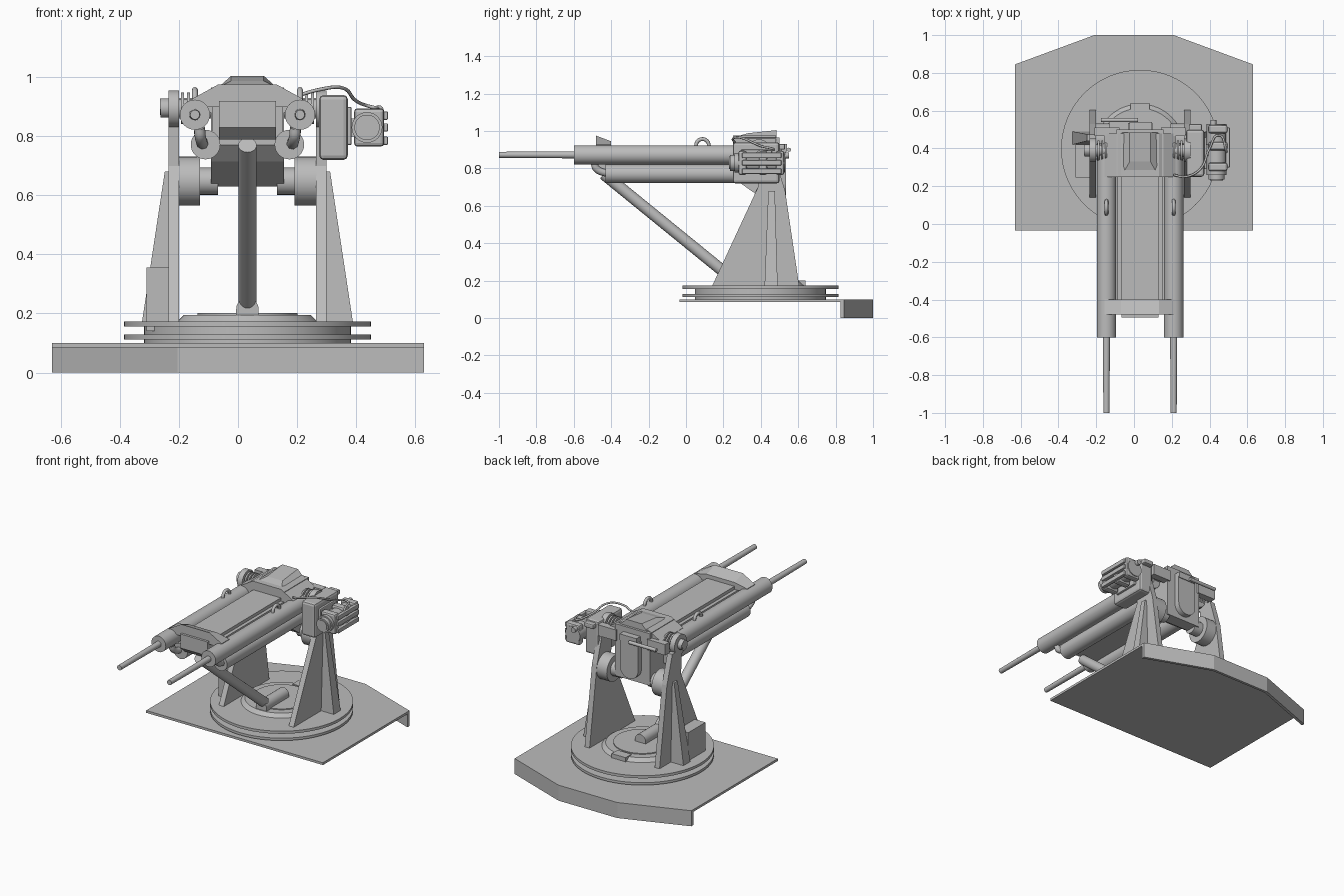
import bpy, bmesh, math
from mathutils import Vector

if "Cube" in bpy.data.objects:
    bpy.data.objects.remove(bpy.data.objects["Cube"])

grey = bpy.data.materials.new("plain_grey")
grey.use_nodes = True
grey.diffuse_color = (0.5, 0.5, 0.5, 1)
grey.node_tree.nodes["Principled BSDF"].inputs["Base Color"].default_value = (0.5, 0.5, 0.5, 1)

C = 0.032          # centre line of the gun and turntable
SIDES = (("right", -1), ("left", 1))


def finish(name, bm, smooth=False, bevel=0):
    bmesh.ops.recalc_face_normals(bm, faces=bm.faces)
    mesh = bpy.data.meshes.new(name)
    bm.to_mesh(mesh)
    bm.free()
    mesh.materials.append(grey)
    ob = bpy.data.objects.new(name, mesh)
    bpy.context.collection.objects.link(ob)
    if bevel:
        mod = ob.modifiers.new("edge", 'BEVEL')
        mod.width = bevel
        mod.segments = 2
    if smooth:
        bpy.ops.object.select_all(action='DESELECT')
        bpy.context.view_layer.objects.active = ob
        ob.select_set(True)
        bpy.ops.object.shade_smooth_by_angle(angle=math.radians(35))
    return ob


def box(name, x, y, z, bevel=0):
    bm = bmesh.new()
    bmesh.ops.create_cube(bm, size=1)
    for v in bm.verts:
        for i, (lo, hi) in enumerate((x, y, z)):
            v.co[i] = lo if v.co[i] < 0 else hi
    return finish(name, bm, bevel=bevel)


def rod(name, a, b, r, r2=None, n=32):
    a, b = Vector(a), Vector(b)
    bm = bmesh.new()
    bmesh.ops.create_cone(bm, cap_ends=True, segments=n, radius1=r,
                          radius2=r if r2 is None else r2, depth=(b - a).length)
    rot = Vector((0, 0, 1)).rotation_difference(b - a).to_matrix().to_4x4()
    bmesh.ops.transform(bm, matrix=rot, verts=bm.verts)
    bmesh.ops.translate(bm, vec=(a + b) / 2, verts=bm.verts)
    return finish(name, bm, smooth=True)


def prism(name, axis, pts, lo, hi, smooth=False):
    """Extrude a 2D profile along an axis (0 = x, 1 = y, 2 = z)."""
    bm = bmesh.new()
    ends = []
    for d in (lo, hi):
        ring = []
        for p in pts:
            co = list(p)
            co.insert(axis, d)
            ring.append(bm.verts.new(co))
        ends.append(ring)
        bm.faces.new(ring)
    n = len(pts)
    for i in range(n):
        j = (i + 1) % n
        bm.faces.new((ends[0][i], ends[0][j], ends[1][j], ends[1][i]))
    return finish(name, bm, smooth)


def tube(name, pts, r):
    curve = bpy.data.curves.new(name, 'CURVE')
    curve.dimensions = '3D'
    curve.bevel_depth = r
    curve.bevel_resolution = 2
    curve.resolution_u = 6
    sp = curve.splines.new('BEZIER')
    sp.bezier_points.add(len(pts) - 1)
    for bp, p in zip(sp.bezier_points, pts):
        bp.co = p
        bp.handle_left_type = bp.handle_right_type = 'AUTO'
    curve.materials.append(grey)
    ob = bpy.data.objects.new(name, curve)
    bpy.context.collection.objects.link(ob)


# Deck plate with a skirt along its angled rear edge
rear = [(-.63, .845), (-.21, 1), (.21, 1), (.63, .845)]
prism("deck_plate", 2, [(.63, -.035), (-.63, -.035)] + rear, .085, .1)
prism("deck_skirt", 2, rear + [(.63, .825), (.205, .983), (-.205, .983), (-.63, .825)], 0, .09)

# Turntable
for name, r, r2, lo, hi in (("turntable_core", .35, .35, .1, .165),
                            ("lower_ring", .418, .418, .112, .128),
                            ("upper_ring", .418, .418, .156, .173),
                            ("raised_hub", .24, .215, .17, .195),
                            ("hub_cap", .17, .17, .19, .201)):
    rod(name, (C, .398, lo), (C, .398, hi), r, r2, n=64)

# Strut and its rounded foot
rod("support_strut", (C, -.44, .77), (C, .23, .225), .031)
arch = [(C + .038 * math.cos(t * math.pi / 10), .215 + .038 * math.sin(t * math.pi / 10))
        for t in range(11)]
prism("strut_foot", 1, [(C + .038, .19)] + arch + [(C - .038, .19)], .19, .42, smooth=True)

# Pedestals, gussets, bearings and guns, mirrored about the centre line
plate = [(.14, .172), (.605, .172), (.53, .68), (.475, .86), (.38, .86), (.385, .7)]
for side, s in SIDES:
    def X(d, s=s):
        return C + s * d

    def span(a, b):
        return tuple(sorted((X(a), X(b))))

    prism(side + "_pedestal", 0, plate, X(.232), X(.267))
    gusset = prism(side + "_gusset", 1, [(X(.26), .172), (X(.357), .172),
                                         (X(.28), .68), (X(.26), .68)], .42, .49)
    for v in gusset.data.vertices:
        if v.co.z > .5:
            v.co.y = .44 if v.co.y < .45 else .475
    rod(side + "_bearing_drum", (X(.16), .45, .648), (X(.234), .45, .648), .083)
    rod(side + "_bearing_axle", (X(.1), .45, .648), (X(.17), .45, .648), .046)
    rod(side + "_trunnion", (X(.12), .39, .895), (X(.295), .39, .895), .032)
    rod(side + "_trunnion_disc", (X(.232), .39, .893), (X(.267), .39, .893), .063)
    for k, d in enumerate((.175, .195, .215)):
        rod(f"{side}_trunnion_flange_{k}", (X(d), .39, .895), (X(d + .01), .39, .895), .053)
    box(side + "_rear_clamp", span(.11, .24), (.465, .51), (.86, .93))

    # Gun sleeve, barrel, lower cylinder, link and lifting eye
    rod(side + "_gun_sleeve", (X(.178), -.6, .873), (X(.178), .43, .873), .051)
    rod(side + "_gun_barrel", (X(.178), -1, .873), (X(.178), -.59, .873), .016, .019, n=20)
    rod(side + "_recoil_cylinder", (X(.142), -.43, .772), (X(.142), .36, .772), .05)
    tube(side + "_front_link", [(X(.163), -.49, .83), (X(.16), -.48, .8),
                                (X(.15), -.41, .77)], .02)
    eye = [(X(.178), .088 + .035 * math.cos(a * math.pi / 6),
            .92 + .037 * math.sin(a * math.pi / 6)) for a in range(7)]
    tube(side + "_lifting_eye", eye, .01)

rod("trunnion_knob", (C - .297, .39, .9), (C - .265, .39, .9), .028)
box("pedestal_box", (-.31, -.23), (.245, .42), (.14, .355))
box("rear_stop", (C - .05, C + .05), (.58, .64), (.17, .2))

# Cradle between the guns
box("cradle", (C - .12, C + .12), (-.42, .3), (.79, .9))
box("cradle_top", (C - .098, C + .098), (-.42, .3), (.89, .92))
hood = prism("front_hood", 1, [(C - .187, .9), (C - .187, .927), (C - .1, .975),
                               (C + .1, .975), (C + .187, .927), (C + .187, .9)], -.48, -.4)
for v in hood.data.vertices:
    if v.co.y > -.45 and v.co.z > .95:
        v.co.z = .945
prism("front_plate", 0, [(-.495, .92), (-.495, .83), (-.45, .79), (-.4, .79), (-.4, .92)],
      C - .097, C + .097)

# Breech body, cover and rear plate
prism("breech_body", 0, [(.25, .77), (.25, .965), (.5, .965), (.5, .63), (.42, .63), (.3, .715)],
      C - .124, C + .124)
prism("breech_shoulders", 1, [(C - .187, .88), (C - .187, .925), (C - .1, .975),
                              (C + .1, .975), (C + .187, .925), (C + .187, .88)], .25, .48)
cover = prism("breech_cover", 0, [(.25, .965), (.33, .988), (.485, 1.005), (.485, .96)],
              C - .1, C + .1)
for v in cover.data.vertices:
    if v.co.z > .98:
        v.co.x = C + (v.co.x - C) * .55
lower_arc = [(C + .065 * math.cos(a * math.pi / 10), .72 - .065 * math.sin(a * math.pi / 10))
             for a in range(11)]
prism("rear_plate", 1, lower_arc + [(C - .065, .9), (C + .065, .9)], .49, .535, smooth=True)
box("lever_block", (-.025, .095), (.48, .54), (.89, .93))
rod("lever_bar", (-.175, .55, .9), (.02, .55, .9), .011, n=16)

# Sight unit on the left side
box("sight_mount", (.275, .372), (.25, .5), (.72, .94), bevel=.015)
box("sight_mount_cap", (.29, .36), (.31, .53), (.9, .93), bevel=.008)
box("sight_side_panel", (.365, .385), (.29, .46), (.77, .9), bevel=.006)
box("sight_arm", (.28, .42), (.36, .42), (.8, .86))
rod("sight_body", (.437, .26, .83), (.437, .53, .83), .052)
rod("sight_lens", (.437, .235, .83), (.437, .27, .83), .043)
rod("sight_lens_rim", (.437, .23, .83), (.437, .24, .83), .034)
for k, y in enumerate((.28, .39, .48)):
    box(f"sight_collar_{k}", (.393, .495), (y, y + .045), (.765, .895), bevel=.012)
for k, z in enumerate((.785, .83, .87)):
    box(f"sight_button_{k}", (.485, .508), (.3, .51), (z - .014, z + .014), bevel=.004)
rod("sight_plug", (.42, .5, .87), (.42, .55, .87), .016, n=16)
tube("sight_cable", [(.21, .26, .94), (.27, .25, .957), (.35, .29, .965), (.4, .4, .92),
                     (.45, .47, .9), (.485, .4, .895), (.49, .36, .86)], .006)
